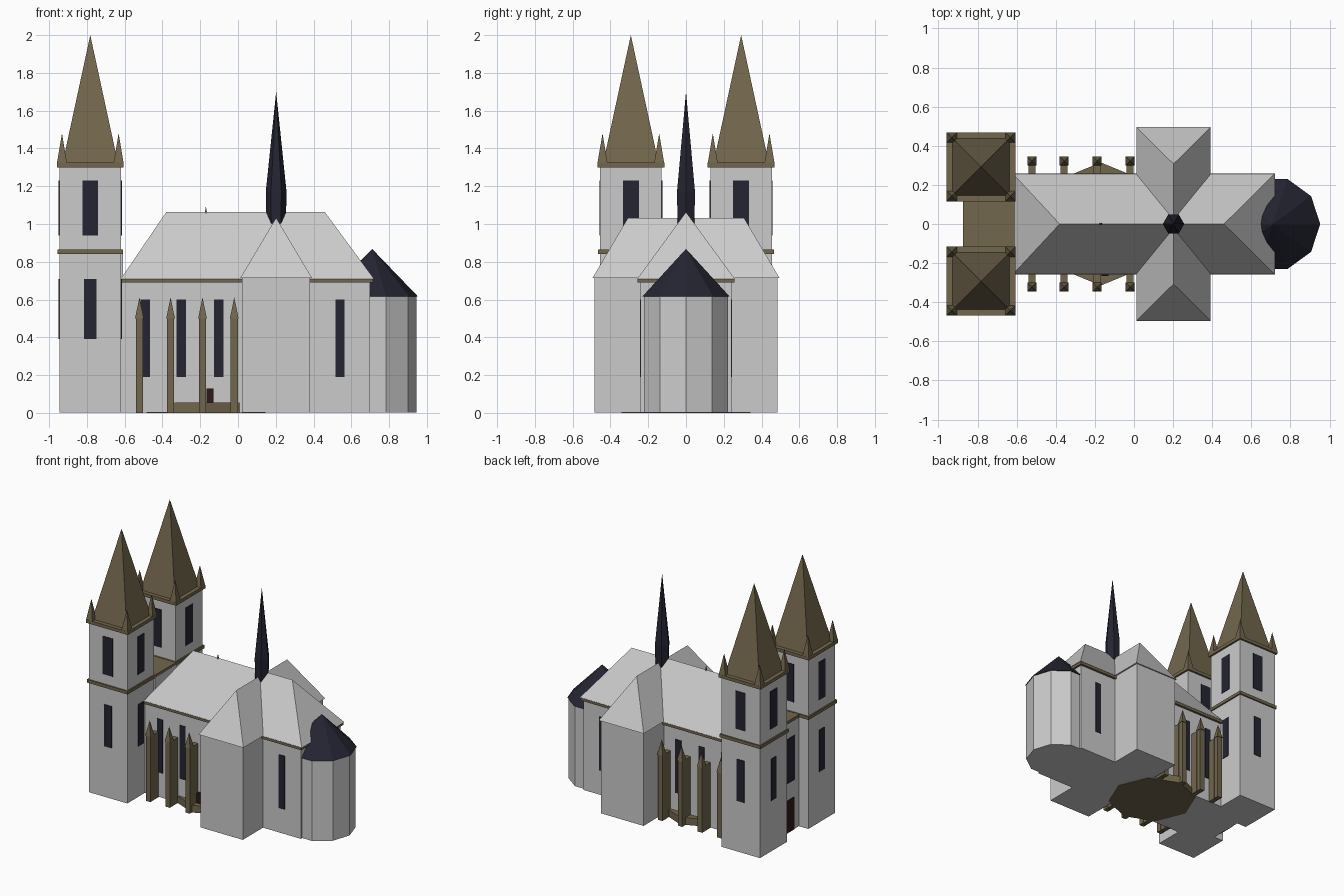
import bpy, bmesh, math

if "Cube" in bpy.data.objects:
    bpy.data.objects.remove(bpy.data.objects["Cube"], do_unlink=True)


def material(name, rgb):
    m = bpy.data.materials.new(name)
    m.use_nodes = True
    m.diffuse_color = (*rgb, 1)
    m.node_tree.nodes["Principled BSDF"].inputs["Base Color"].default_value = (*rgb, 1)
    return m


STONE = material("pale grey stone", (0.6, 0.6, 0.6))
BROWN = material("brown stone", (0.17, 0.135, 0.075))
DARK = material("dark slate", (0.018, 0.018, 0.032))
DOOR = material("dark red wood", (0.026, 0.010, 0.010))


def finish(name, bm, mat):
    bmesh.ops.recalc_face_normals(bm, faces=bm.faces)
    me = bpy.data.meshes.new(name)
    bm.to_mesh(me)
    bm.free()
    me.materials.append(mat)
    ob = bpy.data.objects.new(name, me)
    bpy.context.collection.objects.link(ob)
    return ob


def box(name, x, y, z, mat):
    """Box from (min, max) ranges on each axis."""
    bm = bmesh.new()
    bmesh.ops.create_cube(bm, size=1)
    for v in bm.verts:
        v.co = [r[0] + (c + 0.5) * (r[1] - r[0]) for c, r in zip(v.co, (x, y, z))]
    return finish(name, bm, mat)


def block(name, cx, cy, half, z, mat):
    return box(name, (cx - half, cx + half), (cy - half, cy + half), z, mat)


def stack(name, cx, cy, profile, sides, mat, turn=0.0):
    """Faceted solid through (radius, z) rings; radius 0 makes a point."""
    bm = bmesh.new()
    rings = []
    for r, z in profile:
        n = sides if r else 1
        rings.append([bm.verts.new((cx + r * math.cos(turn + math.tau * i / n),
                                    cy + r * math.sin(turn + math.tau * i / n), z))
                      for i in range(n)])
    for a, b in zip(rings, rings[1:]):
        for i in range(sides):
            j = (i + 1) % sides
            bm.faces.new((a[i], a[j], b[j], b[i]) if len(b) > 1 else (a[i], a[j], b[0]))
    for ring in (rings[0], rings[-1]):
        if len(ring) > 1:
            bm.faces.new(ring)
    return finish(name, bm, mat)


def pyramid(name, cx, cy, half, z0, z1, mat):
    return stack(name, cx, cy, [(half * math.sqrt(2), z0), (0, z1)], 4, mat, math.pi / 4)


def hip_roof(name, x, y, z, ridge, mat):
    """Hipped roof; ridge is its two end points in the plan."""
    bm = bmesh.new()
    a, b, c, d = [bm.verts.new((px, py, z[0])) for px, py in
                  ((x[0], y[0]), (x[1], y[0]), (x[1], y[1]), (x[0], y[1]))]
    r, s = [bm.verts.new((px, py, z[1])) for px, py in ridge]
    bm.faces.new((a, b, c, d))
    if ridge[0][1] == ridge[1][1]:
        faces = ((a, b, s, r), (b, c, s), (c, d, r, s), (d, a, r))
    else:
        faces = ((a, b, r), (b, c, s, r), (c, d, s), (d, a, r, s))
    for f in faces:
        bm.faces.new(f)
    return finish(name, bm, mat)


FLOOR = 0.002
T = 0.004  # half thickness of window plates

# Nave
box("nave_walls", (-0.62, 0.70), (-0.24, 0.24), (FLOOR, 0.7), STONE)
box("nave_cornice", (-0.62, 0.715), (-0.257, 0.257), (0.69, 0.712), BROWN)
hip_roof("nave_roof", (-0.62, 0.72), (-0.258, 0.258), (0.71, 1.063),
         ((-0.38, 0), (0.46, 0)), STONE)

# Transept
box("transept_walls", (0.02, 0.38), (-0.485, 0.485), (FLOOR, 0.716), STONE)
hip_roof("transept_roof", (0.012, 0.392), (-0.495, 0.495), (0.714, 1.033),
         ((0.202, -0.307), (0.202, 0.307)), STONE)

# Apse
stack("apse_walls", 0.71, 0, [(0.235, FLOOR), (0.235, 0.62)], 10, STONE)
stack("apse_roof", 0.71, 0, [(0.242, 0.617), (0, 0.868)], 10, DARK)

# Crossing spire
stack("crossing_spire", 0.202, 0, [(0.05, 0.93), (0.055, 1.17), (0, 1.7)], 6, DARK)

# Octagonal plinth and small ridge finial
stack("plinth", -0.17, 0, [(0.315, 0), (0.315, 0.055)], 8, BROWN, math.pi / 2)
stack("ridge_finial", -0.17, 0, [(0.012, 1.04), (0, 1.095)], 4, BROWN, math.pi / 4)
box("side_hatch", (-0.167, -0.13), (-0.265, -0.235), (0.055, 0.13), DOOR)

for side, label in ((-1, "right"), (1, "left")):
    # Nave windows
    for x in (-0.492, -0.3, -0.103, 0.54):
        box(f"nave_window_{label}", (x - 0.025, x + 0.025),
            (side * 0.24 - T, side * 0.24 + T), (0.19, 0.6), DARK)

    # Buttresses with pinnacles
    for x in (-0.522, -0.357, -0.188, -0.02):
        inner, mid = sorted((side * 0.235, side * 0.30))
        box(f"buttress_{label}", (x - 0.018, x + 0.018), (inner, mid), (0, 0.5), BROWN)
        block(f"buttress_pier_{label}", x, side * 0.322, 0.019, (0, 0.51), BROWN)
        pyramid(f"buttress_pinnacle_{label}", x, side * 0.322, 0.023, 0.5, 0.612, BROWN)

    # Tower
    tx, ty = -0.782, side * 0.292
    block(f"tower_walls_{label}", tx, ty, 0.163, (FLOOR, 1.31), STONE)
    block(f"tower_band_{label}", tx, ty, 0.173, (0.842, 0.866), BROWN)
    block(f"tower_cornice_{label}", tx, ty, 0.177, (1.3, 1.325), BROWN)
    pyramid(f"tower_spire_{label}", tx, ty, 0.147, 1.32, 2.0, BROWN)
    for sx in (-1, 1):
        for sy in (-1, 1):
            pyramid(f"tower_pinnacle_{label}", tx + sx * 0.15, ty + sy * 0.15,
                    0.027, 1.32, 1.48, BROWN)

    # Tower windows on all four sides
    for half, z in ((0.042, (0.94, 1.23)), (0.032, (0.39, 0.71))):
        for s in (-1, 1):
            e = s * 0.163
            box(f"tower_window_{label}", (tx - half, tx + half),
                (ty + e - T, ty + e + T), z, DARK)
            box(f"tower_window_{label}", (tx + e - T, tx + e + T),
                (ty - half, ty + half), z, DARK)

# Entrance wall between the towers
box("entrance_wall", (-0.865, -0.61), (-0.135, 0.135), (FLOOR, 0.845), STONE)
box("entrance_cornice", (-0.875, -0.61), (-0.135, 0.135), (0.842, 0.864), BROWN)
box("entrance_window", (-0.865 - T, -0.865 + T), (-0.075, 0.075), (0.38, 0.72), DARK)
box("entrance_door", (-0.865 - T, -0.865 + T), (-0.07, 0.07), (FLOOR, 0.25), DOOR)
